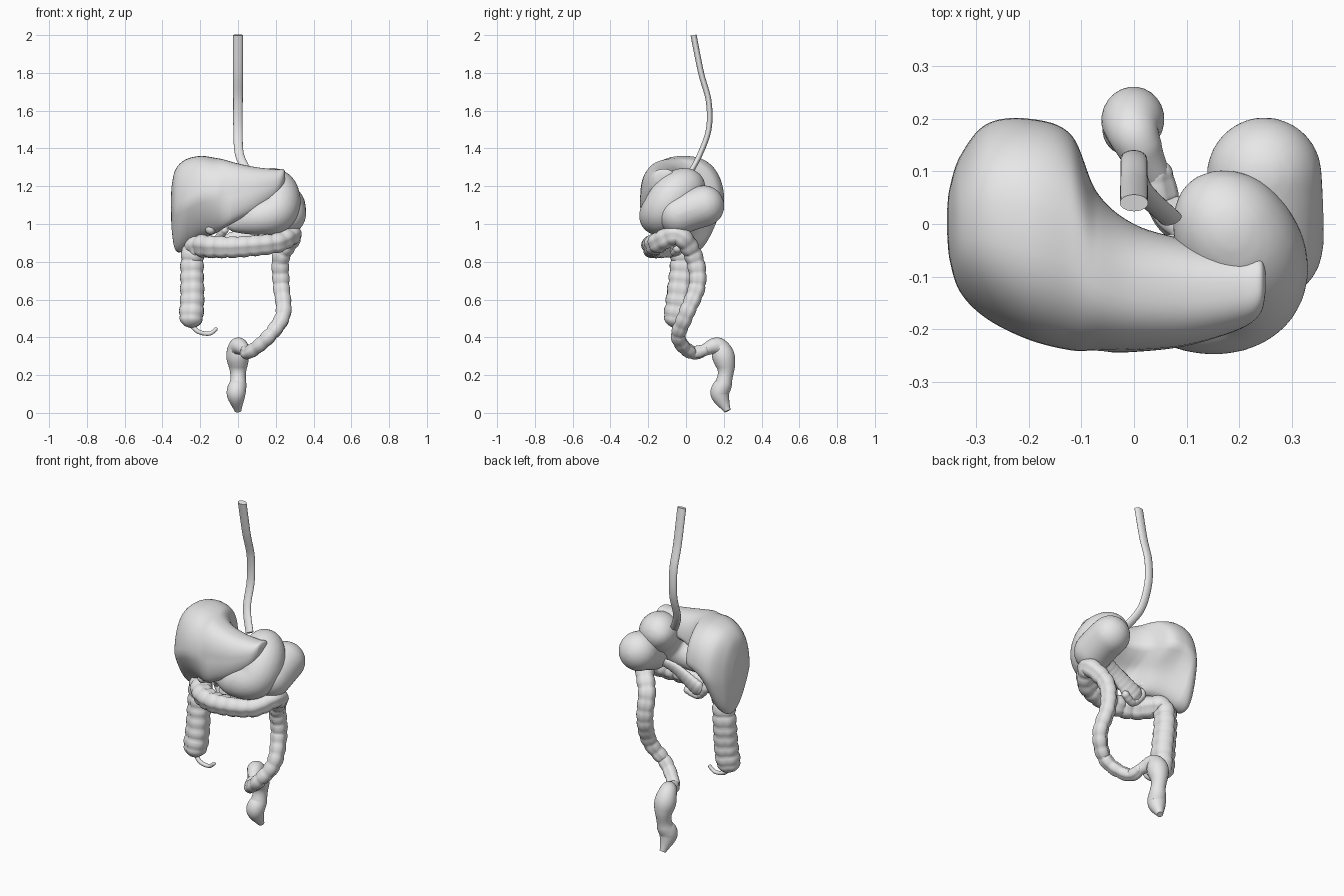
import bpy
import bmesh
from math import sin, cos, pi, sqrt, radians, copysign
from mathutils import Vector

old_cube = bpy.data.objects.get("Cube")
if old_cube:
    bpy.data.objects.remove(old_cube, do_unlink=True)

# One plain grey for every organ
grey = bpy.data.materials.new("light_grey")
grey.use_nodes = True
grey_value = (0.8, 0.8, 0.8, 1)
grey.diffuse_color = grey_value
shader = next(node for node in grey.node_tree.nodes if node.type == 'BSDF_PRINCIPLED')
shader.inputs["Base Color"].default_value = grey_value


def spline(points, steps=16):
    """Smooth curve through points of any dimension."""
    result = []
    last = len(points) - 1
    for i in range(last):
        before, start = points[max(i - 1, 0)], points[i]
        end, after = points[i + 1], points[min(i + 2, last)]
        for k in range(steps):
            t = k / steps
            result.append([
                q + t / 2 * (r - p + t * (2 * p - 5 * q + 4 * r - s
                                          + t * (3 * q - p - 3 * r + s)))
                for p, q, r, s in zip(before, start, end, after)])
    result.append(list(points[last]))
    return result


def skin(name, rings):
    """Join rings of points into a closed, smooth surface."""
    bm = bmesh.new()
    loops = [[bm.verts.new(point) for point in ring] for ring in rings]
    count = len(loops[0])
    for low, high in zip(loops, loops[1:]):
        for j in range(count):
            k = (j + 1) % count
            bm.faces.new((low[j], low[k], high[k], high[j]))
    bm.faces.new(reversed(loops[0]))
    bm.faces.new(loops[-1])
    bmesh.ops.recalc_face_normals(bm, faces=bm.faces)
    mesh = bpy.data.meshes.new(name)
    bm.to_mesh(mesh)
    bm.free()
    mesh.materials.append(grey)
    obj = bpy.data.objects.new(name, mesh)
    bpy.context.collection.objects.link(obj)
    bpy.ops.object.select_all(action='DESELECT')
    obj.select_set(True)
    bpy.context.view_layer.objects.active = obj
    bpy.ops.object.shade_smooth_by_angle(angle=radians(50))
    return obj


def tube(name, points, radius_at, sides=24, flat=1, round_ends=True,
         pouch=0, spacing=0.06, bands=0):
    """Sweep a section along a path; radius_at takes the fraction of its length."""
    centres = [Vector(point) for point in spline(points)]
    along = [0]
    for here, there in zip(centres, centres[1:]):
        along.append(along[-1] + (there - here).length)
    length = along[-1]
    normal = Vector((1, 0, 0))
    rings = []
    for i, centre in enumerate(centres):
        ahead = centres[min(i + 1, len(centres) - 1)]
        tangent = (ahead - centres[max(i - 1, 0)]).normalized()
        normal = (normal - tangent * normal.dot(tangent)).normalized()
        side = tangent.cross(normal)
        radius = radius_at(along[i] / length)
        if round_ends:
            gap = min(1, along[i] / radius, (length - along[i]) / radius)
            radius *= max(0.1, sqrt(1 - (1 - gap) ** 2))
        radius *= 1 - pouch * (1 - sqrt(abs(sin(pi * along[i] / spacing))))
        ring = []
        for j in range(sides):
            angle = 2 * pi * j / sides
            reach = radius * (1 - bands * max(0, cos(3 * angle)) ** 3)
            ring.append(centre + normal * reach * cos(angle)
                        + side * reach * flat * sin(angle))
        rings.append(ring)
    return skin(name, rings)


def blend(obj):
    """Fuse overlapping folds of a swept body and relax them."""
    remesh = obj.modifiers.new("fuse", 'REMESH')
    remesh.mode = 'VOXEL'
    remesh.voxel_size = 0.01
    remesh.use_smooth_shade = True
    relax = obj.modifiers.new("relax", 'SMOOTH')
    relax.iterations = 8


def liver_ring(x, front, back, top, bottom, sides=48):
    """Upright liver section, its lower edge swept forward and hollowed behind."""
    depth, height = (back - front) / 2, (top - bottom) / 2
    sweep = height * max(-0.15, min(0.4, 0.5 + 2.5 * x))
    hollow = max(0, 0.7 - 2.5 * abs(x + 0.07))
    ring = []
    for j in range(sides):
        u, v = cos(2 * pi * j / sides), sin(2 * pi * j / sides)
        dent = 1 - hollow * max(0, u) * max(0, -v)
        width = depth * (1 - 0.3 * max(0, -v)) * copysign(abs(u) ** 0.8, u)
        ring.append((x, (front + back) / 2 + dent * width + sweep * min(0, v),
                     (top + bottom) / 2 + dent * height * v))
    return ring


# Liver: sections given as x, front, back, top, bottom
liver_sections = [
    (-0.355, -0.02, 0.03, 1.13, 1.08),
    (-0.35, -0.07, 0.07, 1.21, 0.96),
    (-0.33, -0.13, 0.13, 1.29, 0.86),
    (-0.28, -0.18, 0.19, 1.34, 0.86),
    (-0.2, -0.22, 0.2, 1.36, 0.92),
    (-0.12, -0.24, 0.17, 1.35, 0.95),
    (-0.07, -0.24, 0.06, 1.34, 0.98),
    (0, -0.24, 0, 1.32, 1.02),
    (0.1, -0.23, -0.03, 1.3, 1.07),
    (0.2, -0.2, -0.05, 1.29, 1.14),
    (0.24, -0.17, -0.06, 1.29, 1.2),
    (0.25, -0.13, -0.09, 1.27, 1.24),
]
skin("liver", [liver_ring(*section) for section in spline(liver_sections)])

# Gullet running down to the stomach
gullet_path = [(0, 0.04, 2), (0, 0.08, 1.8), (0, 0.12, 1.65),
               (0, 0.12, 1.5), (0.01, 0.07, 1.36), (0.07, 0.01, 1.25)]
tube("gullet", gullet_path, lambda t: 0.027 - 0.004 * t, flat=0.6, round_ends=False)

# Stomach, a bent sac narrowing towards the gut
stomach_path = [(0.11, 0.08, 1.22), (0.2, -0.04, 1.17), (0.2, -0.12, 1.07),
                (0.1, -0.15, 1.03), (-0.06, -0.1, 0.99)]
stomach = tube("stomach", stomach_path,
               lambda t: 0.03 + 0.09 * sin(pi * (0.2 + 0.8 * t)))
blend(stomach)

# Spleen beside the stomach
spleen_path = [(0.25, -0.14, 1.01), (0.25, 0.04, 1.08), (0.24, 0.2, 1.12)]
blend(tube("spleen", spleen_path, lambda t: 0.11))

# Duodenum, pancreas and gallbladder tucked behind
duodenum_path = [(-0.06, -0.1, 0.98), (-0.1, -0.05, 0.92),
                 (-0.04, -0.06, 0.85), (0.04, -0.04, 0.88)]
tube("duodenum", duodenum_path, lambda t: 0.022, pouch=0.1, spacing=0.03)
pancreas_path = [(-0.08, -0.06, 0.87), (-0.03, -0.05, 0.9),
                 (0.1, -0.04, 0.98), (0.22, 0, 1.03)]
tube("pancreas", pancreas_path, lambda t: 0.065 - 0.04 * t,
     flat=0.5, pouch=0.1, spacing=0.03)
gallbladder_path = [(-0.15, -0.15, 0.96), (-0.14, -0.11, 0.98), (-0.11, -0.05, 1)]
tube("gallbladder", gallbladder_path, lambda t: 0.03 - 0.01 * t)

# Large bowel with pouches and three lengthwise bands
colon_path = [
    (-0.25, -0.06, 0.45), (-0.24, -0.04, 0.6), (-0.24, -0.02, 0.8),
    (-0.22, -0.04, 0.88), (-0.13, -0.14, 0.88), (0, -0.18, 0.88),
    (0.2, -0.15, 0.9), (0.29, -0.04, 0.94), (0.23, 0.04, 0.83),
    (0.23, 0.06, 0.68), (0.24, 0, 0.52), (0.16, -0.04, 0.4),
    (0.06, 0.03, 0.32), (0.04, 0.12, 0.34),
]
tube("colon", colon_path, lambda t: 0.07 - 0.035 * t ** 1.2,
     pouch=0.15, bands=0.15)

# Appendix curling from the blind end
appendix_path = [(-0.25, -0.05, 0.47), (-0.21, -0.06, 0.43),
                 (-0.15, -0.06, 0.42), (-0.11, -0.06, 0.45)]
tube("appendix", appendix_path, lambda t: 0.013 - 0.003 * t, sides=12)

# Rectum with two swellings and a narrow outlet
rectum_path = [(0.04, 0.09, 0.33), (0, 0.17, 0.35), (0, 0.21, 0.25),
               (0, 0.2, 0.16), (-0.01, 0.18, 0.1), (0, 0.22, 0.01)]
tube("rectum", rectum_path, round_ends=False,
     radius_at=lambda t: (0.06 - 0.035 * t ** 5) * min(1, 0.6 + 3 * t)
     * (0.85 + 0.15 * cos(4.4 * pi * (t - 1 / 3))))
